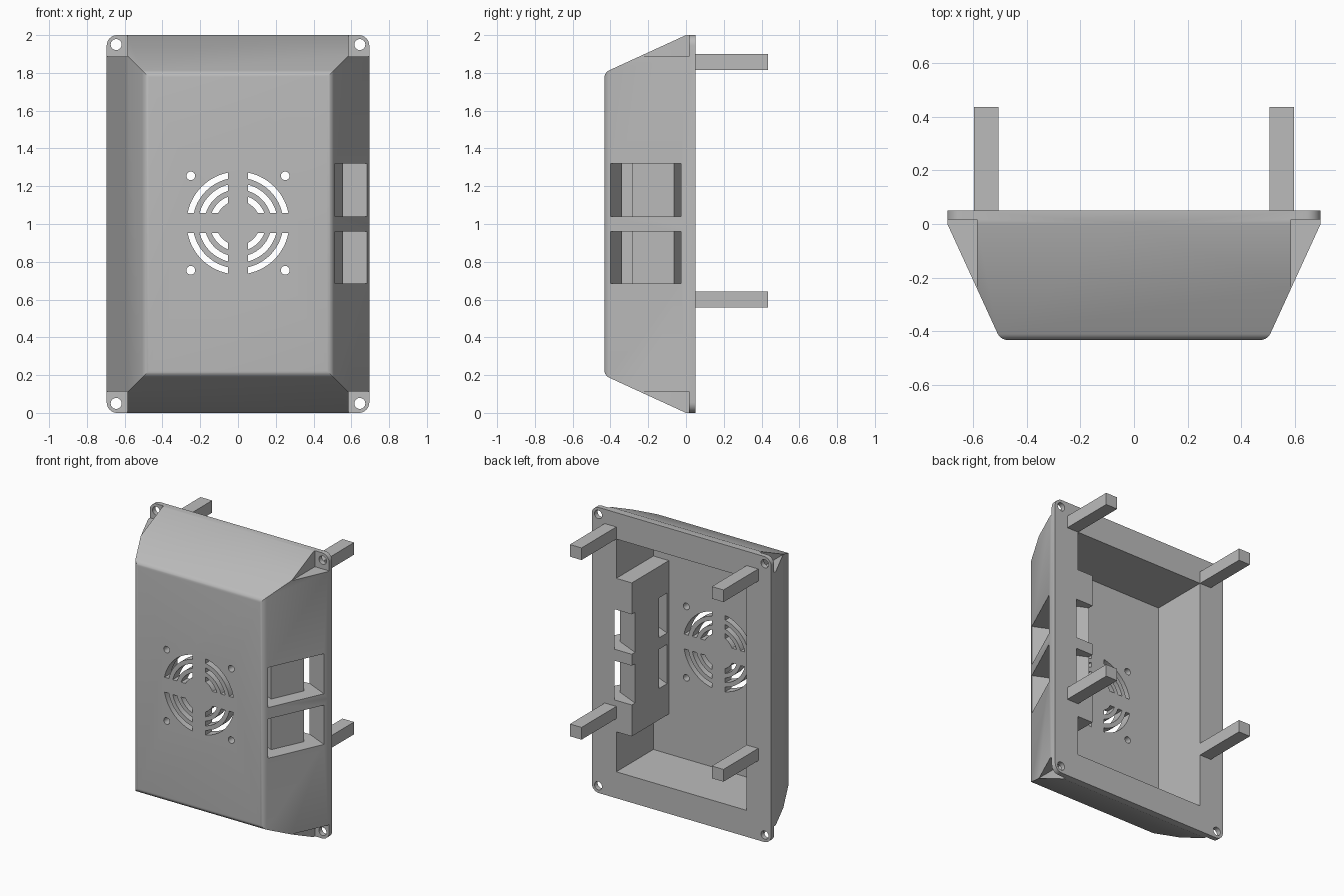
import bpy, bmesh
from math import sin, cos, pi, asin, radians
from mathutils import Vector

if "Cube" in bpy.data.objects:
    bpy.data.objects.remove(bpy.data.objects["Cube"], do_unlink=True)

grey = bpy.data.materials.new("light_grey_plastic")
grey.use_nodes = True
GREY = (0.5, 0.5, 0.5, 1)
grey.diffuse_color = GREY
grey.node_tree.nodes["Principled BSDF"].inputs["Base Color"].default_value = GREY

MID = 1.0          # height of the case centre
HALF_W = 0.695     # half width of the flange


def to_object(name, bm):
    bmesh.ops.recalc_face_normals(bm, faces=bm.faces)
    mesh = bpy.data.meshes.new(name)
    bm.to_mesh(mesh)
    bm.free()
    mesh.materials.append(grey)
    obj = bpy.data.objects.new(name, mesh)
    bpy.context.collection.objects.link(obj)
    return obj


def prism(name, outlines, lo, hi, axis="y"):
    """Extrude outlines along y (points are x, z) or along z (points are x, y)."""
    place = (lambda p, h: (p[0], h, p[1])) if axis == "y" else (lambda p, h: (p[0], p[1], h))
    bm = bmesh.new()
    for pts in outlines:
        a = [bm.verts.new(place(p, lo)) for p in pts]
        b = [bm.verts.new(place(p, hi)) for p in pts]
        bm.faces.new(a)
        bm.faces.new(b[::-1])
        for i in range(len(pts)):
            j = (i + 1) % len(pts)
            bm.faces.new((a[i], a[j], b[j], b[i]))
    return to_object(name, bm)


def arc(cx, cz, r, start, end, n):
    return [(cx + r * cos(start + (end - start) * i / n),
             cz + r * sin(start + (end - start) * i / n)) for i in range(n + 1)]


def circle(cx, cz, r, n=32):
    return arc(cx, cz, r, 0, 2 * pi, n)[:-1]


def rect(x0, x1, z0, z1):
    return [(x0, z0), (x1, z0), (x1, z1), (x0, z1)]


def boolean(target, cutter, operation="DIFFERENCE"):
    mod = target.modifiers.new("cut", "BOOLEAN")
    mod.operation, mod.object, mod.solver = operation, cutter, "EXACT"
    bpy.context.view_layer.objects.active = target
    bpy.ops.object.modifier_apply(modifier=mod.name)
    bpy.data.objects.remove(cutter, do_unlink=True)


# Case body: straight flange, then walls sloping in to a rounded front
bm = bmesh.new()
loops = []
for y, inset in ((0.05, 0), (0, 0), (-0.432, 0.198)):
    w, h = HALF_W - inset, 1 - inset
    loops.append([bm.verts.new((x, y, MID + z)) for x, z in rect(-w, w, -h, h)])
bm.faces.new(loops[0])
front = bm.faces.new(loops[2])
for a, b in zip(loops, loops[1:]):
    for i in range(4):
        j = (i + 1) % 4
        bm.faces.new((a[i], a[j], b[j], b[i]))
bmesh.ops.bevel(bm, geom=list(front.edges), offset=0.025, segments=5,
                profile=0.5, affect="EDGES")
case = to_object("case", bm)

# Rounded flange corners
R = 0.055
rounded = []
for k, (sx, sz) in enumerate(((1, 1), (-1, 1), (-1, -1), (1, -1))):
    rounded += arc(sx * (HALF_W - R), MID + sz * (1 - R), R, k * pi / 2, (k + 1) * pi / 2, 8)
boolean(case, prism("corner_round", [rounded], -1, 1), "INTERSECT")

# Screw pockets and screw holes at the four corners
corners = [(sx, sz) for sx in (-1, 1) for sz in (-1, 1)]
pockets = [rect(*sorted((sx * 0.585, sx * 0.9)), *sorted((MID + sz * 0.888, MID + sz * 1.2)))
           for sx, sz in corners]
boolean(case, prism("pockets", pockets, -1, 0.016))
boolean(case, prism("screw_holes", [circle(sx * 0.645, MID + sz * 0.95, 0.029)
                                    for sx, sz in corners], -1, 1))

# Inner cavity, leaving a solid port block along the left wall
IN, BLOCK = 0.505, 0.385
cavity = [(-IN, 0.185), (IN, 0.185), (IN, 0.465), (BLOCK, 0.465),
          (BLOCK, 1.54), (IN, 1.54), (IN, 1.815), (-IN, 1.815)]
boolean(case, prism("cavity", [cavity], -0.36, 1))

# Ports square to the sloping wall: a shallow recess with a through slot at each end
along, out = Vector((0.418, 0.908)), Vector((0.908, -0.418))
port = [(-0.148, 0.3), (-0.067, 0.3), (-0.067, 0.531), (0.174, 0.531),
        (0.174, 0.3), (0.263, 0.3), (0.263, 0.9), (-0.148, 0.9)]
outline = [tuple(along * u + out * v) for u, v in port]
for z0, z1 in ((0.685, 0.96), (1.04, 1.32)):
    boolean(case, prism("port", [outline], z0, z1, "z"))

# Fan grille: three rings of slots split by a cross, and four fan screw holes
FAN_Z, GAP = 1.005, 0.052
grille = []
for outer in (0.272, 0.21, 0.149):
    inner = outer - 0.032
    a, b = asin(GAP / outer), asin(GAP / inner)
    for k in range(4):
        q = k * pi / 2
        grille.append(arc(0, FAN_Z, outer, q + a, q + pi / 2 - a, 14)
                      + arc(0, FAN_Z, inner, q + pi / 2 - b, q + b, 14))
grille += [circle(sx * 0.25, FAN_Z + sz * 0.25, 0.023, 24) for sx, sz in corners]
boolean(case, prism("grille", grille, -0.6, -0.2))

bpy.ops.object.select_all(action="DESELECT")
case.select_set(True)
bpy.context.view_layer.objects.active = case
bpy.ops.object.shade_smooth_by_angle(angle=radians(25))

# Four square mounting pegs on the back
for side, sx in (("left", 1), ("right", -1)):
    for level, z0, z1 in (("upper", 1.815, 1.9), ("lower", 0.557, 0.643)):
        x0, x1 = sorted((sx * IN, sx * 0.595))
        prism(f"{side}_{level}_peg", [rect(x0, x1, z0, z1)], 0.045, 0.435)
